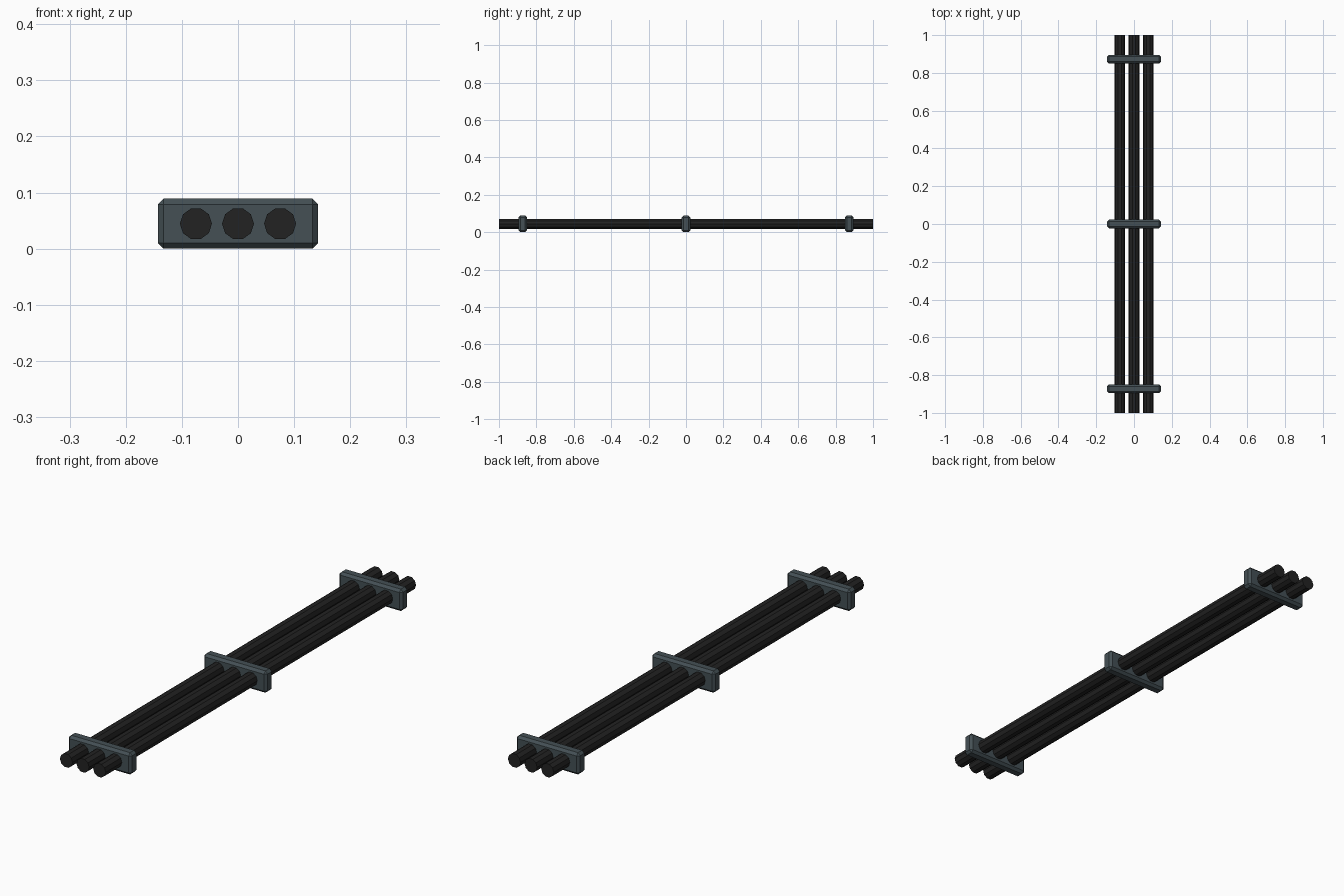
import bpy, bmesh, math
from mathutils import Matrix

if "Cube" in bpy.data.objects:
    bpy.data.objects.remove(bpy.data.objects["Cube"])

def material(name, rgb):
    m = bpy.data.materials.new(name)
    m.diffuse_color = (*rgb, 1)
    m.use_nodes = True
    m.node_tree.nodes["Principled BSDF"].inputs["Base Color"].default_value = m.diffuse_color
    return m

black = material("black_rubber", (0.016, 0.016, 0.016))
slate = material("slate_grey", (0.058, 0.080, 0.090))
MID_Z = 0.0445

def finish(bm, name, mat, loc):
    mesh = bpy.data.meshes.new(name)
    bmesh.ops.recalc_face_normals(bm, faces=bm.faces)
    bm.to_mesh(mesh)
    bm.free()
    mesh.materials.append(mat)
    ob = bpy.data.objects.new(name, mesh)
    ob.location = loc
    bpy.context.collection.objects.link(ob)

# Three parallel ten-sided cables along y
for i, x in enumerate((-0.075, 0, 0.075)):
    bm = bmesh.new()
    bmesh.ops.create_cone(bm, cap_ends=True, segments=10, radius1=0.0285,
                          radius2=0.0285, depth=2.0,
                          matrix=Matrix.Rotation(math.pi / 2, 4, 'X') @ Matrix.Rotation(math.pi / 2, 4, 'Z'))
    finish(bm, f"cable_{i + 1}", black, (x, 0, MID_Z))

# Three chamfered clamp blocks holding the cables
for i, y in enumerate((-0.873, 0, 0.873)):
    bm = bmesh.new()
    bmesh.ops.create_cube(bm, size=1, matrix=Matrix.Diagonal((0.286, 0.046, 2 * MID_Z, 1)))
    bmesh.ops.bevel(bm, geom=bm.edges[:], offset=0.01, segments=1,
                    affect='EDGES', profile=0.5)
    finish(bm, f"clamp_{i + 1}", slate, (0, y, MID_Z))
